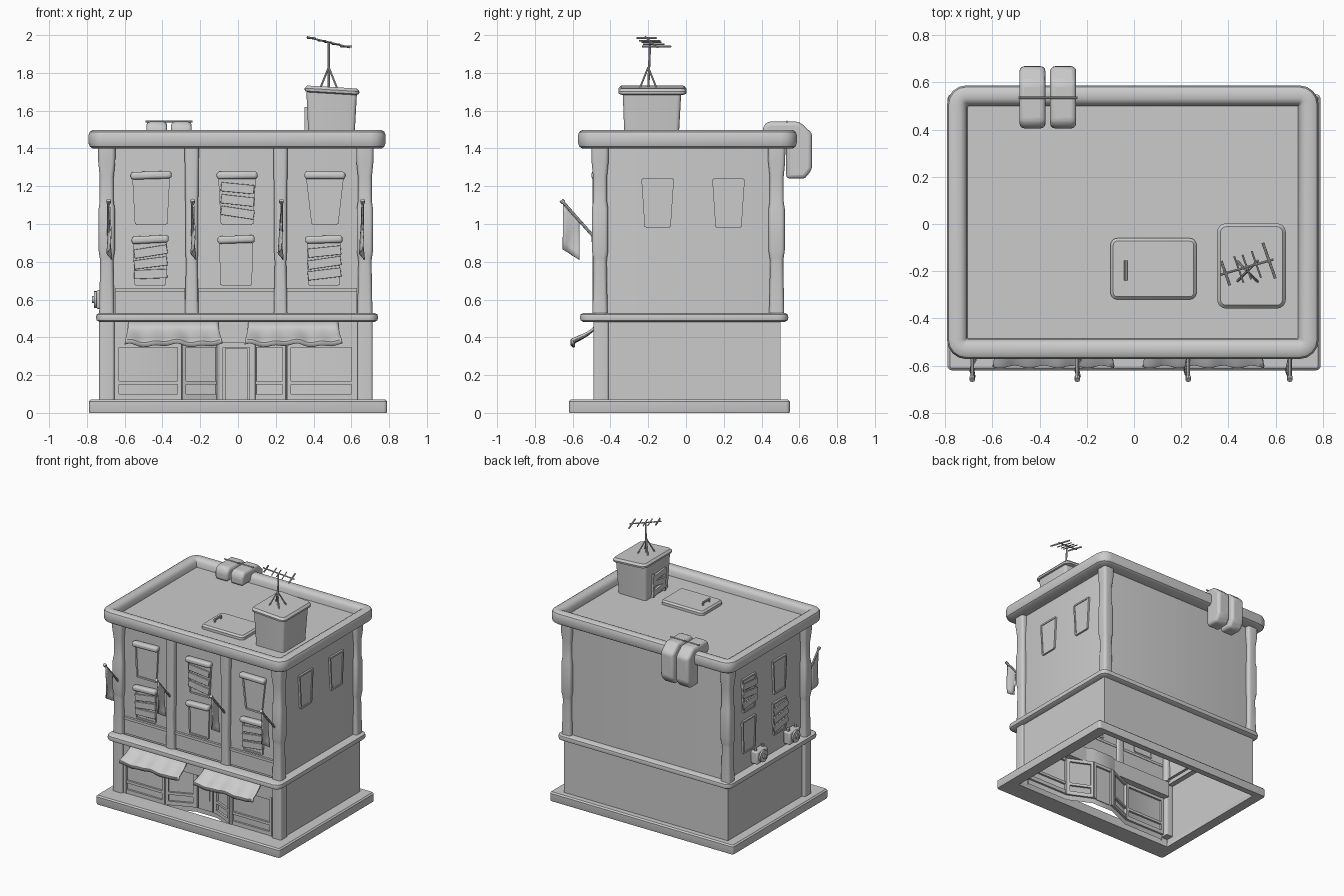
import bpy, bmesh, math, random
from mathutils import Vector, Matrix

random.seed(4)
old = bpy.data.objects.get("Cube")
if old:
    bpy.data.objects.remove(old)

mat = bpy.data.materials.new("plain_grey")
mat.use_nodes = True
GREY = (0.6, 0.6, 0.6, 1)
mat.diffuse_color = GREY
mat.node_tree.nodes["Principled BSDF"].inputs["Base Color"].default_value = GREY
parts = {}


def get(name):
    return parts.setdefault(name, bmesh.new())


def loft(name, loops, caps=(True, True), seg=4):
    """Skin rounded rectangles given as (x0, x1, y0, y1, z, corner radius)."""
    bm, rings = get(name), []
    for x0, x1, y0, y1, z, r in loops:
        ring = []
        centres = ((x1 - r, y1 - r), (x0 + r, y1 - r), (x0 + r, y0 + r), (x1 - r, y0 + r))
        for k, (cx, cy) in enumerate(centres):
            for s in range(seg + 1):
                a = (k + s / seg) * math.pi / 2
                ring.append(bm.verts.new((cx + r * math.cos(a), cy + r * math.sin(a), z)))
        rings.append(ring)
    n = len(rings[0])
    for a, b in zip(rings, rings[1:]):
        for i in range(n):
            bm.faces.new((a[i], a[(i + 1) % n], b[(i + 1) % n], b[i]))
    if caps[0]:
        bm.faces.new(rings[0][::-1])
    if caps[1]:
        bm.faces.new(rings[-1])


def grown(rect, profile, r):
    """Loops that offset one rectangle by (amount, z) pairs."""
    x0, x1, y0, y1 = rect
    return [(x0 - d, x1 + d, y0 - d, y1 + d, z, max(r + d, 0.004)) for d, z in profile]


def bar(name, p, q, width, depth, out):
    """Box from p to q, with its depth along the direction out."""
    p, q, out = Vector(p), Vector(q), Vector(out)
    d = q - p
    side = out.cross(d).normalized() * width
    m = Matrix((d, side, out * depth)).transposed().to_4x4()
    m.translation = (p + q) / 2
    bmesh.ops.create_cube(get(name), size=1, matrix=m)


def tube(name, p, q, r, r2=None, n=8):
    p, q = Vector(p), Vector(q)
    m = Matrix.Translation((p + q) / 2) @ (q - p).to_track_quat('Z', 'Y').to_matrix().to_4x4()
    bmesh.ops.create_cone(get(name), cap_ends=True, segments=n, radius1=r,
                          radius2=r2 or r, depth=(q - p).length, matrix=m)


def sheet(name, f, nu, nv):
    bm = get(name)
    g = [[bm.verts.new(f(i / nu, j / nv)) for j in range(nv + 1)] for i in range(nu + 1)]
    for i in range(nu):
        for j in range(nv):
            bm.faces.new((g[i][j], g[i + 1][j], g[i + 1][j + 1], g[i][j + 1]))


def prism(name, pts, vec, close=True):
    bm = get(name)
    a = [bm.verts.new(p) for p in pts]
    b = [bm.verts.new(Vector(p) + Vector(vec)) for p in pts]
    for i in range(len(a)):
        j = (i + 1) % len(a)
        bm.faces.new((a[i], a[j], b[j], b[i]))
    if close:
        bm.faces.new(a[::-1])
        bm.faces.new(b)


# Plinth, open in the middle
plinth = (-.79, .79, -.62, .55)
hole = (-.71, .70, -.47, .5)
loft("plinth", grown(hole, [(0, .07), (0, 0)], .004) +
     grown(plinth, [(-.003, 0), (0, .01), (0, .06), (-.01, .07)], .02) +
     grown(hole, [(0, .07)], .004), (False, False))

# Lower storey with a shop front that folds in to the door
shop = [(-.65, -.455), (-.3, -.455), (-.1, -.37), (.08, -.37), (.26, -.455), (.62, -.455)]
plan = [(.70, -.47), (.70, .5), (-.71, .5), (-.71, -.47), (-.65, -.47)] + shop + [(.62, -.47)]
prism("lower_walls", [(x, y, .03) for x, y in plan], (0, 0, .46), False)
bar("shop_fascia", (-.66, -.43, .43), (.64, -.43, .43), .12, .08, (0, -1, 0))
for a, b in zip(shop, shop[1:]):
    d = Vector((b[0] - a[0], b[1] - a[1], 0)).normalized()
    out = Vector((d.y, -d.x, 0))
    door = abs(a[0] + b[0]) < .1
    for z, w in ((.36, .025),) if door else ((.085, .03), (.16, .02), (.36, .025)):
        bar("shop_frames", (*a, z), (*b, z), w, .03, out)
    for p, s in ((a, 1), (b, -1)):
        v = Vector((*p, .07)) + d * s * .01
        bar("shop_frames", v, v + Vector((0, 0, .3)), .02, .035, out)
bar("shop_door", (-.01, -.375, .07), (-.01, -.375, .34), .12, .02, (0, -1, 0))
bar("shop_door_pane", (-.01, -.387, .15), (-.01, -.387, .31), .08, .008, (0, -1, 0))

# Upper storeys, ledge, parapet and roof
loft("upper_walls", grown((-.69, .68, -.455, .49), [(0, .48), (0, 1.42)], .01), (False, False))
loft("ledge", grown((-.73, .72, -.54, .52),
     [(-.06, .48), (.0, .48), (.018, .49), (.022, .505), (.018, .522), (0, .53), (-.06, .53)], .03), (False, False))
loft("parapet", grown((-.77, .76, -.55, .565),
     [(-.09, 1.4), (0, 1.4), (.015, 1.41), (.022, 1.43), (.022, 1.47), (.015, 1.488), (0, 1.497),
      (-.035, 1.497), (-.052, 1.488), (-.062, 1.47), (-.066, 1.435)], .06), (False, True))

# Corner columns with worn necks, and lower pillars
neck = [(.040, .52), (.035, .8), (.037, .82), (.043, .86), (.043, 1.08), (.037, 1.12),
        (.037, 1.25), (.045, 1.33), (.046, 1.41)]
for x in (-.695, .672):
    for y in (-.455, .48):
        loft("corner_columns", [(x - h, x + h, y - h, y + h, z, .02) for h, z in neck])
    loft("shop_pillars", [(x - .04, x + .04, -.49, -.41, z, .012) for z in (.06, .49)])

# Front pilasters and panel mouldings
for x in (-.245, .225):
    loft("pilasters", [(x - h, x + h, -.495, -.44, z, .018)
                       for h, z in ((.036, .52), (.03, .8), (.034, .86), (.034, 1.1), (.038, 1.41))])
for a, b in ((-.65, -.28), (-.21, .19), (.26, .63)):
    bar("panel_mouldings", (a, -.46, .65), (b, -.46, .65), .02, .025, (0, -1, 0))
    bar("panel_mouldings", (a, -.457, .585), (b, -.457, .585), .11, .012, (0, -1, 0))

FACES = {
    "front": (lambda u, d, z: Vector((u, -.455 - d, z)), (0, -1, 0)),
    "right": (lambda u, d, z: Vector((.68 + d, u, z)), (1, 0, 0)),
    "left": (lambda u, d, z: Vector((-.69 - d, u, z)), (-1, 0, 0)),
}


def window(face, u, z0, z1, top, bottom, boards=False, lintel=False):
    f, out = FACES[face]
    c = [f(u - bottom, .004, z0), f(u + bottom, .004, z0), f(u + top, .004, z1), f(u - top, .004, z1)]
    prism("window_panes", c, Vector(out) * .004)
    for i in range(4):
        bar("window_frames", c[i], c[(i + 1) % 4], .012, .02, out)
    if lintel:
        t = random.uniform(-.006, .006)
        bar("lintels", f(u - top - .015, .02, z1 + .018 + t), f(u + top + .015, .02, z1 + .018 - t), .04, .05, out)
    if boards:
        for k in range(3):
            z, t = z0 + (z1 - z0) * (.25 + .27 * k), random.uniform(-.016, .016)
            bar("boards", f(u - .085, .02, z + t), f(u + .09, .02, z - t), .048, .012, out)


# Windows: front grid, then both sides
for i, u in enumerate((-.46, -.005, .46)):
    window("front", u, 1.0, 1.24, .093, .08 if i < 2 else .065, i == 1, True)
    window("front", u - .005, .68, .9, .083, .078, i != 1, True)
for u in (-.15, .225):
    window("right", u, .985, 1.235, .08, .063)
    window("left", u, .985, 1.235, .08, .065, u > 0)
    window("left", u, .67, .91, .078, .068, u < 0)

# Cooling units on the left-hand wall
for y in (.13, -.27):
    bar("cooling_units", (-.72, y, .55), (-.72, y, .65), .13, .06, (-1, 0, 0))
    tube("cooling_fans", (-.745, y, .6), (-.762, y, .6), .045, n=16)
    tube("cooling_fans", (-.76, y, .6), (-.772, y, .6), .018, n=12)
    for s in (-.045, .045):
        tube("cooling_fans", (-.72, y + s, .64), (-.72, y + s, .67), .012)

# Two sagging cloth awnings
for x0 in (-.6, .035):
    def cloth(u, v, x0=x0):
        wave = math.sin(u * 26) * .006 * v
        drop = .105 * v ** .6 if v < .85 else .095 + .18 * (v - .85)
        reach = .13 * min(v / .85, 1) ** 1.2
        return (x0 + .02 * (1 - v) + u * (.515 - .04 * (1 - v)), -.475 - reach - wave,
                .485 - drop + wave - .012 * math.sin(u * math.pi * 2) ** 2 * v)
    sheet("awnings", cloth, 28, 8)

# Flag poles with hanging cloth
for x in (-.685, -.24, .23, .66):
    tube("flag_poles", (x, -.46, .9), (x, -.655, 1.12), .008)
    tube("flag_poles", (x, -.648, 1.112), (x, -.66, 1.126), .012)

    def flag(u, v, x=x):
        return (x + .012 * math.sin(u * 5 + v * 3) * v, -.65 + .085 * u,
                (1.11 - .095 * u) * (1 - v) + (.865 - .055 * u) * v)
    sheet("flags", flag, 6, 6)

# Roof hatch with handle
loft("roof_hatch", grown((-.1, .265, -.32, -.06), [(0, 1.43), (0, 1.455), (-.012, 1.467)], .03))
for y in (-.235, -.16):
    tube("hatch_handle", (-.035, y, 1.46), (-.035, y, 1.49), .007)
tube("hatch_handle", (-.035, -.24, 1.488), (-.035, -.155, 1.488), .008)

# Rooftop hut with a tilted cap and a boarded hatch
loft("roof_hut", [(.375, .615, -.325, -.04, 1.43, .02), (.362, .63, -.335, -.025, 1.7, .02)])
loft("hut_cap", grown((.36, .635, -.35, -.005), [(-.01, 1.69), (.006, 1.696), (.008, 1.71), (-.006, 1.725)], .03))
for v in parts["hut_cap"].verts:
    v.co.z -= (v.co.x - .5) * .06
for z, t in ((1.48, .012), (1.535, -.012), (1.59, .008)):
    bar("hut_boards", (.36, -.26, z + t), (.36, -.11, z - t), .042, .015, (-1, 0, 0))
for y in (-.255, -.115):
    bar("hut_boards", (.365, y, 1.44), (.362, y, 1.62), .015, .02, (-1, 0, 0))

# Aerial on a tripod mast
tube("aerial", (.48, -.2, 1.71), (.48, -.19, 1.965), .006)
for k in range(4):
    a = math.pi / 4 + k * math.pi / 2
    tube("aerial", (.48 + .065 * math.cos(a), -.2 + .065 * math.sin(a), 1.715), (.48, -.2, 1.83), .005)
b0, b1 = Vector((.365, -.215, 1.99)), Vector((.59, -.15, 1.935))
tube("aerial", b0, b1, .005)
cross = Vector((.035, -.1, 0)).normalized()
for t, h in ((.1, .055), (.35, .06), (.5, .055), (.68, .06), (.92, .08)):
    c = b0.lerp(b1, t)
    tube("aerial", c - cross * h, c + cross * h, .006 if t in (.1, .92) else .004)

# Two padded rolls slung over the back parapet
roll = [(.405, 1.44), (.405, 1.51), (.43, 1.542), (.6, 1.542), (.668, 1.48), (.668, 1.29),
        (.63, 1.24), (.53, 1.24), (.53, 1.44)]
for x in (-.485, -.355):
    prism("padded_rolls", [(x, y, z) for y, z in roll], (.11, 0, 0))
tube("roll_cord", (-.49, .535, 1.543), (-.24, .535, 1.543), .005)

# Turn every part into an object
BEVEL = {"lintels": .015, "padded_rolls": .02, "cooling_units": .012, "boards": .003}
THIN = {"awnings": .012, "flags": .008}
for name, bm in parts.items():
    bmesh.ops.recalc_face_normals(bm, faces=bm.faces)
    me = bpy.data.meshes.new(name)
    bm.to_mesh(me)
    bm.free()
    me.materials.append(mat)
    ob = bpy.data.objects.new(name, me)
    bpy.context.collection.objects.link(ob)
    if name in BEVEL:
        mod = ob.modifiers.new("Bevel", 'BEVEL')
        mod.width, mod.segments = BEVEL[name], 3
    if name in THIN:
        ob.modifiers.new("Solidify", 'SOLIDIFY').thickness = THIN[name]
    bpy.ops.object.select_all(action='DESELECT')
    ob.select_set(True)
    bpy.context.view_layer.objects.active = ob
    bpy.ops.object.shade_smooth_by_angle(angle=math.radians(35))
